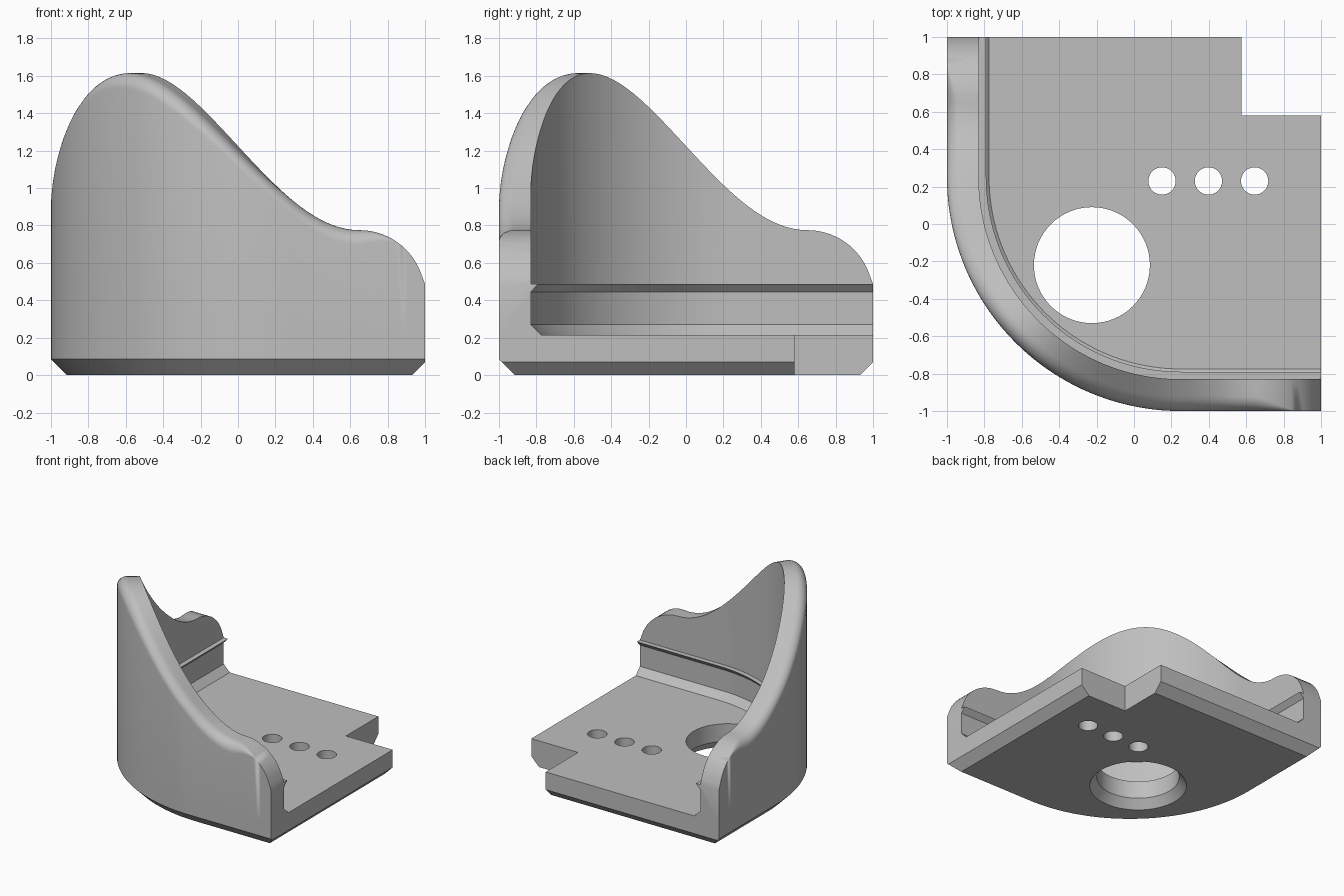
import bpy, bmesh
from math import sin, cos, pi, radians, asin

if "Cube" in bpy.data.objects:
    bpy.data.objects.remove(bpy.data.objects["Cube"], do_unlink=True)

CENTRE, RADIUS = 0.25, 1.25       # corner sweep of the outer face
THICK, FLOOR = 0.17, 0.215        # wall thickness, floor height
LIP, LOW, PEAK = 0.487, 0.775, 1.615

grey = bpy.data.materials.new("plain_grey")
grey.use_nodes = True
grey.diffuse_color = (0.52, 0.52, 0.52, 1)
grey.node_tree.nodes["Principled BSDF"].inputs["Base Color"].default_value = grey.diffuse_color


def loft(name, rings, closed=False):
    """Skin a list of equal rings and cap both ends."""
    bm = bmesh.new()
    rows = [[bm.verts.new(p) for p in ring] for ring in rings]
    n = len(rows[0])
    for a, b in zip(rows, rows[1:]):
        for i in range(n):
            bm.faces.new((a[i], a[(i + 1) % n], b[(i + 1) % n], b[i]))
    bm.faces.new(rows[0])
    bm.faces.new(rows[-1])
    bmesh.ops.remove_doubles(bm, verts=bm.verts, dist=1e-5)
    bmesh.ops.recalc_face_normals(bm, faces=bm.faces)
    mesh = bpy.data.meshes.new(name)
    bm.to_mesh(mesh)
    bm.free()
    mesh.materials.append(grey)
    obj = bpy.data.objects.new(name, mesh)
    bpy.context.collection.objects.link(obj)
    return obj


def activate(obj):
    bpy.ops.object.select_all(action='DESELECT')
    obj.select_set(True)
    bpy.context.view_layer.objects.active = obj


def cut(target, cutter):
    activate(target)
    mod = target.modifiers.new("cut", 'BOOLEAN')
    mod.operation, mod.solver, mod.object = 'DIFFERENCE', 'EXACT', cutter
    bpy.ops.object.modifier_apply(modifier=mod.name)
    bpy.data.objects.remove(cutter, do_unlink=True)


def lathe(name, x, y, profile, sides=64):
    return loft(name, [[(x + r * cos(2 * pi * i / sides), y + r * sin(2 * pi * i / sides), z)
                        for i in range(sides)] for r, z in profile])


# Base plate with one swept corner and a chamfered underside
def outline(z, sweep_in, back_in):
    arc = [radians(180 + 90 * i / 40) for i in range(41)]
    r, far = RADIUS - sweep_in, 1 - back_in
    pts = [(CENTRE + r * cos(a), CENTRE + r * sin(a), z) for a in arc]
    return pts + [(far, sweep_in - 1, z), (far, far, z), (sweep_in - 1, far, z)]


base = loft("base_plate", [outline(0, 0.085, 0.07), outline(0.07, 0.015, 0),
                           outline(0.085, 0, 0), outline(FLOOR, 0, 0)])

# Square notch in the back corner
notch = [(0.575, 0.58), (1.2, 0.58), (1.2, 1.2), (0.575, 1.2)]
cut(base, loft("notch_cutter", [[(x, y, z) for x, y in notch] for z in (-0.2, 0.5)]))

# Large opening, flared underneath, and a row of three small holes
cut(base, lathe("opening_cutter", -0.225, -0.22,
                [(0.365, -0.1), (0.365, 0), (0.31, 0.07), (0.31, 0.4)]))
for x in (0.15, 0.398, 0.645):
    cut(base, lathe("hole_cutter", x, 0.23, [(0.073, -0.1), (0.073, 0.4)], 40))


# Wall: a cross-section swept round the corner with varying height
def section(place, h, r):
    r = min(r, h - LIP)
    prof = [(0, FLOOR)]
    prof += [(r - r * cos(k * pi / 16), h - r + r * sin(k * pi / 16)) for k in range(9)]
    prof += [(THICK, h), (THICK, LIP), (THICK + 0.04, LIP), (THICK, 0.445),
             (THICK, 0.27), (THICK + 0.055, FLOOR)]
    return [(*place(off), z) for off, z in prof]


def height(distance):
    """Smooth wave from the low shoulder to the peak on the diagonal."""
    total = 0.65 - CENTRE + (RADIUS - THICK) * pi / 4
    return (PEAK + LOW) / 2 - (PEAK - LOW) / 2 * cos(pi * distance / total)


half = []
start = asin((LIP - 0.425) / 0.35)
for i in range(13):               # rounded free end
    b = start + (pi / 2 - start) * i / 12
    x = 1 if i == 0 else 0.65 + 0.35 * cos(b)
    fade = max(0, min(1, (0.86 - x) / 0.2))
    half.append(section(lambda o: (x, o - 1), 0.425 + 0.35 * sin(b), 0.08 * fade))
for i in range(1, 11):            # straight run
    d = (0.65 - CENTRE) * i / 10
    half.append(section(lambda o: (0.65 - d, o - 1), height(d), 0.08))
for i in range(1, 21):            # half of the corner sweep
    t = pi / 4 * i / 20
    h = height(0.65 - CENTRE + (RADIUS - THICK) * t)
    half.append(section(lambda o: (CENTRE - (RADIUS - o) * sin(t),
                                   CENTRE - (RADIUS - o) * cos(t)), h, 0.08))
mirrored = [[(y, x, z) for x, y, z in ring] for ring in reversed(half[:-1])]
wall = loft("curved_wall", half + mirrored)

for obj in (base, wall):
    activate(obj)
    bpy.ops.object.shade_smooth_by_angle(angle=radians(30))
